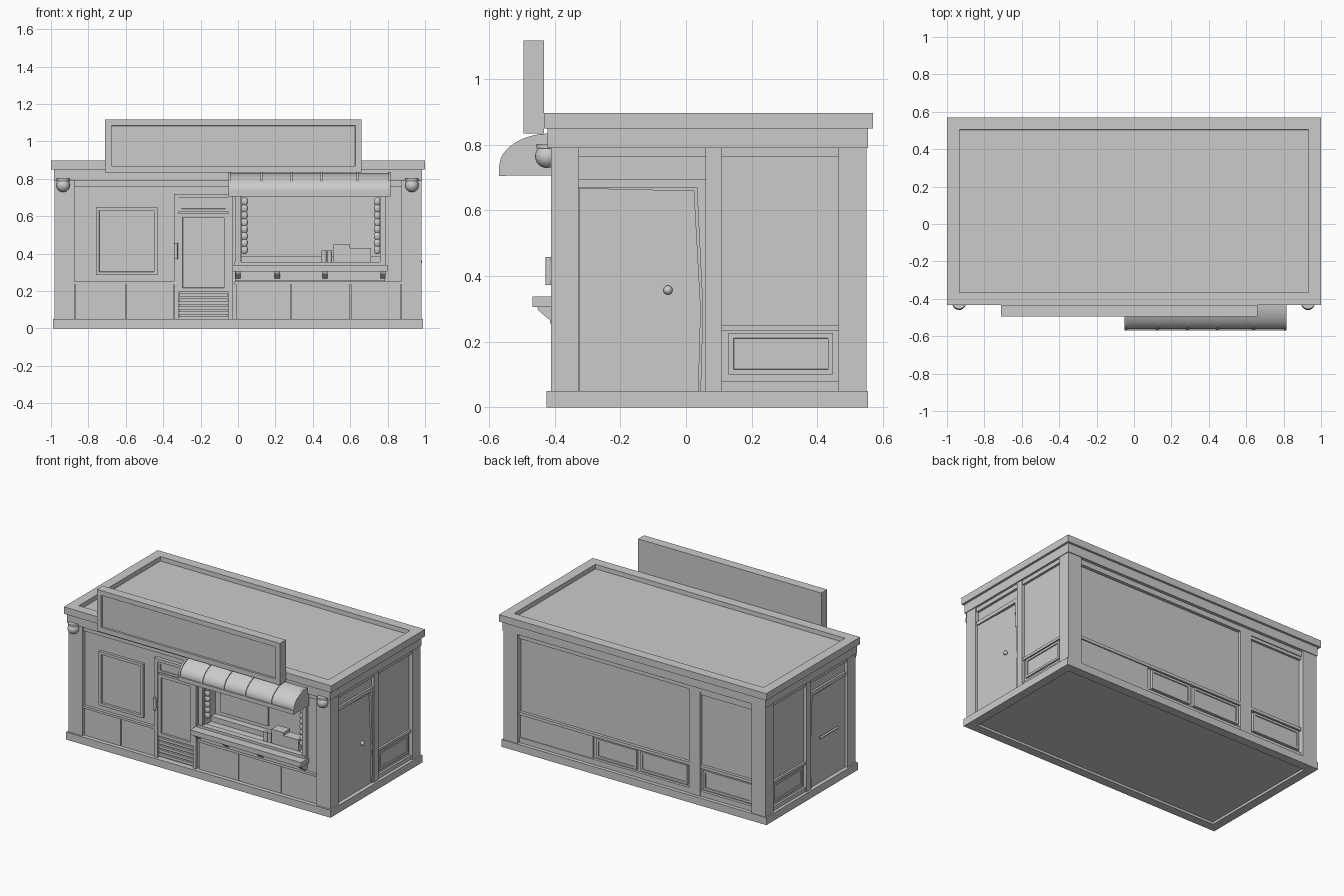
import bpy, bmesh, math
from mathutils import Vector

if "Cube" in bpy.data.objects:
    bpy.data.objects.remove(bpy.data.objects["Cube"])


def finish(name, bm, smooth=False):
    bmesh.ops.recalc_face_normals(bm, faces=bm.faces)
    me = bpy.data.meshes.new(name)
    bm.to_mesh(me)
    bm.free()
    ob = bpy.data.objects.new(name, me)
    bpy.context.collection.objects.link(ob)
    if smooth:
        bpy.ops.object.select_all(action='DESELECT')
        ob.select_set(True)
        bpy.context.view_layer.objects.active = ob
        bpy.ops.object.shade_smooth_by_angle(angle=math.radians(35))
    return ob


def box(name, x0, x1, y0, y1, z0, z1, face=None, border=0.02, depth=0.01):
    """Box; 'face' is the direction of a side that gets a sunken panel."""
    bm = bmesh.new()
    bmesh.ops.create_cube(bm, size=1)
    for v in bm.verts:
        v.co = Vector((x0 + (v.co.x + .5) * (x1 - x0), y0 + (v.co.y + .5) * (y1 - y0),
                       z0 + (v.co.z + .5) * (z1 - z0)))
    bm.normal_update()
    if face:
        f = max(bm.faces, key=lambda p: p.normal.dot(Vector(face)))
        bmesh.ops.inset_individual(bm, faces=[f], thickness=border, use_even_offset=True)
        bmesh.ops.inset_individual(bm, faces=[f], thickness=0.001, depth=-depth, use_even_offset=True)
    return finish(name, bm)


def extrude_x(name, pts, x0, x1, smooth=False):
    """Closed (y, z) profile extruded along x."""
    bm = bmesh.new()
    f = bm.faces.new([bm.verts.new((x0, y, z)) for y, z in pts])
    r = bmesh.ops.extrude_face_region(bm, geom=[f])
    bmesh.ops.translate(bm, vec=(x1 - x0, 0, 0),
                        verts=[g for g in r['geom'] if isinstance(g, bmesh.types.BMVert)])
    return finish(name, bm, smooth)


def ball(name, loc, r, scale=(1, 1, 1)):
    bpy.ops.mesh.primitive_uv_sphere_add(segments=20, ring_count=12, radius=r, location=loc)
    ob = bpy.context.object
    ob.name, ob.scale = name, scale
    bpy.ops.object.shade_smooth_by_angle(angle=math.radians(40))


def rod(name, loc, r, h, rot=(0, 0, 0)):
    bpy.ops.mesh.primitive_cylinder_add(vertices=16, radius=r, depth=h, location=loc, rotation=rot)
    bpy.context.object.name = name
    bpy.ops.object.shade_smooth_by_angle(angle=math.radians(40))


# Wall planes: trim is placed by side, span along the wall, height and thickness
WX, FRONT, BACK = 0.955, -0.385, 0.512


def trim(name, side, u0, u1, z0, z1, d=0.01, sunk=False, border=0.015, depth=0.006):
    e = 0.01
    if side == 'front':
        a, n = (u0, u1, FRONT - d, FRONT + e, z0, z1), (0, -1, 0)
    elif side == 'back':
        a, n = (u0, u1, BACK - e, BACK + d, z0, z1), (0, 1, 0)
    elif side == 'right':
        a, n = (WX - e, WX + d, u0, u1, z0, z1), (1, 0, 0)
    else:
        a, n = (-WX - d, -WX + e, u0, u1, z0, z1), (-1, 0, 0)
    return box(side + '_' + name, *a, face=n if sunk else None, border=border, depth=depth)


# Base, wall core, frieze, roof with raised rim
box('base', -0.99, 0.99, -0.425, 0.555, 0, 0.05, (0, 0, -1), 0.06, 0.015)
box('wall_core', -WX, WX, -0.27, BACK, 0.04, 0.82)
box('frieze', -0.985, 0.985, -0.422, 0.555, 0.79, 0.855)
box('roof', -1, 1, -0.432, 0.57, 0.85, 0.897, (0, 0, 1), 0.066, 0.03)

# Front wall around the serving opening
box('front_wall_left', -WX, 0.02, FRONT, -0.26, 0.04, 0.82)
box('front_wall_right', 0.76, WX, FRONT, -0.26, 0.04, 0.82)
box('front_wall_below', 0.02, 0.76, FRONT, -0.26, 0.04, 0.35)
box('front_wall_above', 0.02, 0.76, FRONT, -0.26, 0.72, 0.82)

# Corner posts
for sx, x0 in (('left', -0.98), ('right', 0.875)):
    for sy, y0 in (('front', -0.412), ('back', 0.465)):
        box(f'{sy}_{sx}_post', x0, x0 + 0.105, y0, y0 + 0.085, 0.045, 0.8)

# Front: top rail, picture window, lower panels
trim('top_rail', 'front', -0.88, 0.88, 0.755, 0.79, 0.014)
trim('window', 'front', -0.76, -0.43, 0.285, 0.65, 0.018, True, 0.018, 0.014)
for i, (a, b) in enumerate(((-0.87, -0.6), (-0.595, -0.345), (-0.01, 0.28), (0.285, 0.6), (0.605, 0.87))):
    trim(f'lower_panel_{i}', 'front', a, b, 0.05, 0.24, 0.012)
for a, b in ((-0.88, -0.34), (-0.02, 0.88)):
    trim('lower_rail', 'front', a, b, 0.235, 0.25, 0.02)

# Front door: frame, glass, transom, louvres, handle
for a in (-0.342, -0.052):
    trim('door_jamb', 'front', a, a + 0.024, 0.05, 0.72, 0.022)
trim('door_head', 'front', -0.342, -0.028, 0.70, 0.72, 0.024)
trim('transom', 'front', -0.318, -0.052, 0.625, 0.70, 0.014, True)
trim('door_leaf', 'front', -0.318, -0.052, 0.195, 0.615, 0.016, True, 0.022, 0.012)
for i in range(5):
    trim(f'louvre_{i}', 'front', -0.315, -0.055, 0.06 + i * 0.027, 0.078 + i * 0.027, 0.014)
rod('front_door_handle', (-0.332, -0.418, 0.415), 0.01, 0.085)
trim('handle_mount', 'front', -0.341, -0.323, 0.385, 0.445, 0.03)

# Serving window: frame, curtains, sill and kitchen items
for a in (-0.015, 0.76):
    trim('serving_jamb', 'front', a, a + 0.032, 0.34, 0.73, 0.018)
for x in (0.035, 0.745):
    for i in range(8):
        ball('curtain_fold', (x, -0.375, 0.42 + i * 0.037), 0.021, (0.9, 0.7, 1.1))
box('kitchen_worktop', 0.02, 0.76, -0.315, -0.265, 0.35, 0.385)
box('kitchen_back_panel', 0.06, 0.42, -0.278, -0.265, 0.41, 0.58)
box('till', 0.51, 0.6, -0.37, -0.3, 0.35, 0.45)
box('serving_tray', 0.6, 0.71, -0.37, -0.3, 0.35, 0.43)
for x in (0.46, 0.49):
    rod('jar', (x, -0.36, 0.38), 0.013, 0.075)

# Counter shelf on brackets
box('counter', -0.03, 0.8, -0.468, -0.37, 0.305, 0.338)
box('counter_back_rail', -0.02, 0.79, -0.41, -0.37, 0.335, 0.355)
box('counter_apron', -0.015, 0.785, -0.414, -0.37, 0.255, 0.306)
for x in (0.0, 0.21, 0.465, 0.775):
    extrude_x('counter_bracket', [(-0.38, 0.31), (-0.455, 0.31), (-0.45, 0.295), (-0.418, 0.268), (-0.38, 0.268)],
              x - 0.014, x + 0.014)


# Curved awning shell with end caps and ribs
def arc(out):
    """Front-to-roof curve, a flattened quarter ellipse."""
    return [(-0.425 - (0.137 + out) * math.sin(t) ** 1.1, 0.742 + (0.086 + out) * max(math.cos(t), 0) ** 1.1)
            for t in (math.radians(a) for a in range(0, 91, 9))]


low = 0.706
outer, inner = arc(0), arc(-0.012)
shell = outer + [(-0.562, low), (-0.55, low)] + inner[::-1]
extrude_x('awning', shell, -0.045, 0.81, True)
solid = arc(0.006) + [(-0.568, low), (-0.405, low), (-0.405, 0.83)]
extrude_x('awning_end_left', solid, -0.05, -0.038)
extrude_x('awning_end_right', solid, 0.803, 0.815)
rib = arc(0.006) + [(-0.568, low), (-0.549, low)] + inner[::-1]
for x in (0.125, 0.285, 0.445, 0.64):
    extrude_x('awning_rib', rib, x - 0.007, x + 0.007, True)
box('awning_valance', -0.05, 0.815, -0.57, -0.548, 0.705, 0.732)

# Sign board
box('sign_board', -0.71, 0.66, -0.495, -0.432, 0.835, 1.117, (0, -1, 0), 0.033, 0.012)

# Corner lamps
for x in (-0.935, 0.93):
    ball('lamp', (x, -0.424, 0.765), 0.036)
    rod('lamp_cap', (x, -0.418, 0.795), 0.037, 0.014)

# Side walls, mirrored: top rail, post, door, window and lower panel
for side, s in (('left', -1), ('right', 1)):
    trim('top_rail', side, -0.33, 0.47, 0.762, 0.79, 0.016)
    trim('mid_post', side, 0.06, 0.108, 0.05, 0.79, 0.022)
    trim('door_head', side, -0.33, 0.06, 0.67, 0.695, 0.014)
    extrude_x(side + '_door', [(-0.325, 0.05), (0.038, 0.05), (0.045, 0.3), (0.025, 0.66), (-0.325, 0.668)],
              s * 0.945, s * 0.963)
    extrude_x(side + '_door_jamb', [(0.044, 0.05), (0.065, 0.05), (0.065, 0.69), (0.032, 0.69), (0.051, 0.3)],
              s * 0.945, s * 0.969)
    trim('window_sill', side, 0.105, 0.47, 0.232, 0.25, 0.014)
    trim('lower_panel', side, 0.13, 0.448, 0.1, 0.226, 0.012, True)
    trim('bottom_rail', side, 0.105, 0.47, 0.05, 0.078, 0.014)
ball('door_knob', (0.97, -0.055, 0.357), 0.014)
rod('left_door_bar', (-0.974, -0.135, 0.357), 0.007, 0.19, (math.pi / 2, 0, 0))
for y in (-0.21, -0.06):
    rod('bar_mount', (-0.966, y, 0.357), 0.006, 0.015, (0, math.pi / 2, 0))

# Back wall: rails, post, windows and lower panels
trim('top_rail', 'back', -0.88, 0.88, 0.755, 0.79, 0.022)
trim('mid_post', 'back', -0.48, -0.395, 0.05, 0.79, 0.022)
trim('window_sill', 'back', -0.88, 0.88, 0.238, 0.258, 0.02)
trim('bottom_rail', 'back', -0.88, 0.88, 0.05, 0.085, 0.018)
trim('small_window_head', 'back', -0.88, -0.48, 0.735, 0.76, 0.016)
for i, (a, b) in enumerate(((-0.86, -0.5), (-0.38, -0.03), (0.0, 0.3))):
    trim(f'lower_panel_{i}', 'back', a, b, 0.1, 0.23, 0.018, True)
trim('lower_panel_wide', 'back', 0.33, 0.87, 0.085, 0.24, 0.012)
